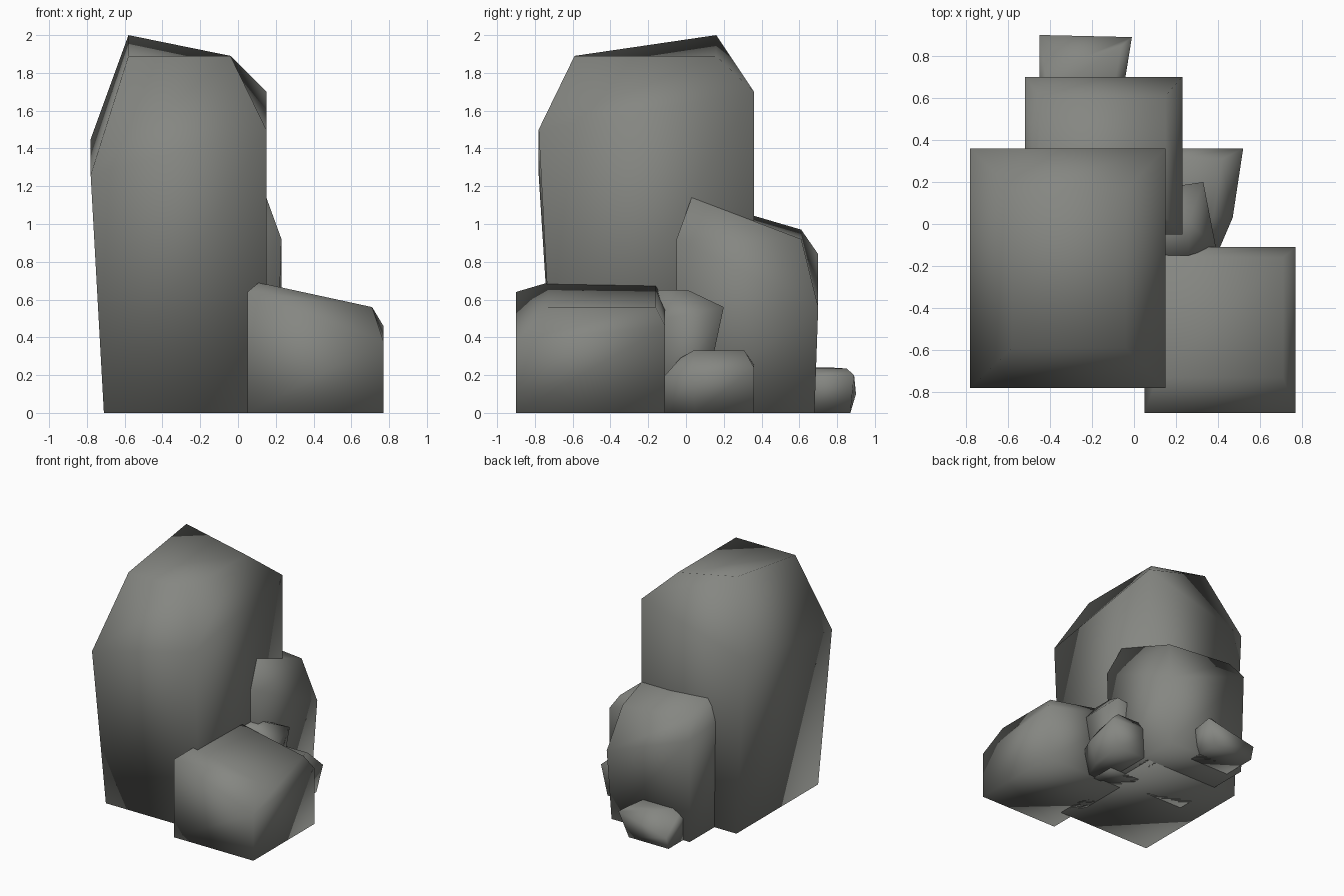
import bpy

cube = bpy.data.objects.get("Cube")
if cube:
    bpy.data.objects.remove(cube, do_unlink=True)

# One stone colour for the whole cluster
STONE = (0.235, 0.24, 0.222, 1)
stone = bpy.data.materials.new("grey_stone")
stone.use_nodes = True
stone.diffuse_color = STONE
shader = stone.node_tree.nodes["Principled BSDF"]
shader.inputs["Base Color"].default_value = STONE
shader.inputs["Roughness"].default_value = 0.9


def corners(x, y, heights):
    """Four corners: front left, front right, back right, back left."""
    spots = [(x[0], y[0]), (x[1], y[0]), (x[1], y[1]), (x[0], y[1])]
    return [(px, py, h) for (px, py), h in zip(spots, heights)]


def rock(name, base, shoulder, top):
    """Closed smooth boulder lofted through three rings of corners."""
    n = len(base)
    faces = [tuple(reversed(range(n)))]
    for start in (0, n):
        for i in range(n):
            j = (i + 1) % n
            faces.append((start + i, start + j, start + n + j, start + n + i))
    faces.append(tuple(range(2 * n, 3 * n)))
    mesh = bpy.data.meshes.new(name)
    mesh.from_pydata(base + shoulder + top, [], faces)
    mesh.materials.append(stone)
    for poly in mesh.polygons:
        poly.use_smooth = True
    mesh.update()
    obj = bpy.data.objects.new(name, mesh)
    bpy.context.collection.objects.link(obj)
    return obj


FLAT = (0, 0, 0, 0)

# Tall main boulder
rock("tall_boulder",
     corners((-0.71, 0.15), (-0.70, 0.36), FLAT),
     corners((-0.78, 0.15), (-0.78, 0.36), (1.26, 1.50, 1.70, 1.45)),
     corners((-0.58, -0.04), (-0.59, 0.16), (1.89, 1.89, 1.89, 2.0)))

# Low boulder at the front
rock("front_boulder",
     corners((0.05, 0.77), (-0.90, -0.11), FLAT),
     corners((0.05, 0.77), (-0.90, -0.11), (0.64, 0.38, 0.46, 0.60)),
     corners((0.11, 0.71), (-0.73, -0.16), (0.69, 0.56, 0.56, 0.68)))

# Medium boulder at the back
rock("back_boulder",
     corners((-0.51, 0.20), (-0.05, 0.68), FLAT),
     corners((-0.52, 0.23), (-0.05, 0.70), (0.90, 0.92, 0.56, 0.84)),
     corners((-0.45, 0.15), (0.03, 0.61), (1.14, 1.14, 0.92, 0.97)))

# Narrow stone wedged between the boulders
rock("wedge_stone",
     corners((0.02, 0.30), (-0.13, 0.08), FLAT),
     [(0, -0.16, 0.5), (0.39, -0.11, 0.5), (0.33, 0.20, 0.56), (0, 0.15, 0.56)],
     corners((0.05, 0.26), (-0.15, 0.01), (0.65, 0.65, 0.65, 0.65)))

# Small stone on the side
rock("side_stone",
     [(0.08, -0.11, 0), (0.36, -0.11, 0), (0.43, 0.05, 0), (0.46, 0.36, 0), (0.08, 0.36, 0)],
     [(0.08, -0.11, 0.2), (0.41, -0.11, 0.2), (0.47, 0.03, 0.2), (0.52, 0.36, 0.24), (0.08, 0.36, 0.26)],
     [(0.14, -0.03, 0.29), (0.34, -0.03, 0.29), (0.38, 0.04, 0.33), (0.42, 0.31, 0.33), (0.14, 0.31, 0.33)])

# Smallest stone at the rear
rock("rear_stone",
     corners((-0.45, -0.09), (0.58, 0.87), FLAT),
     [(-0.45, 0.58, 0.22), (-0.06, 0.58, 0.2), (-0.01, 0.89, 0.2), (-0.45, 0.90, 0.1)],
     [(-0.41, 0.62, 0.24), (-0.10, 0.62, 0.24), (-0.06, 0.85, 0.235), (-0.30, 0.77, 0.24)])
